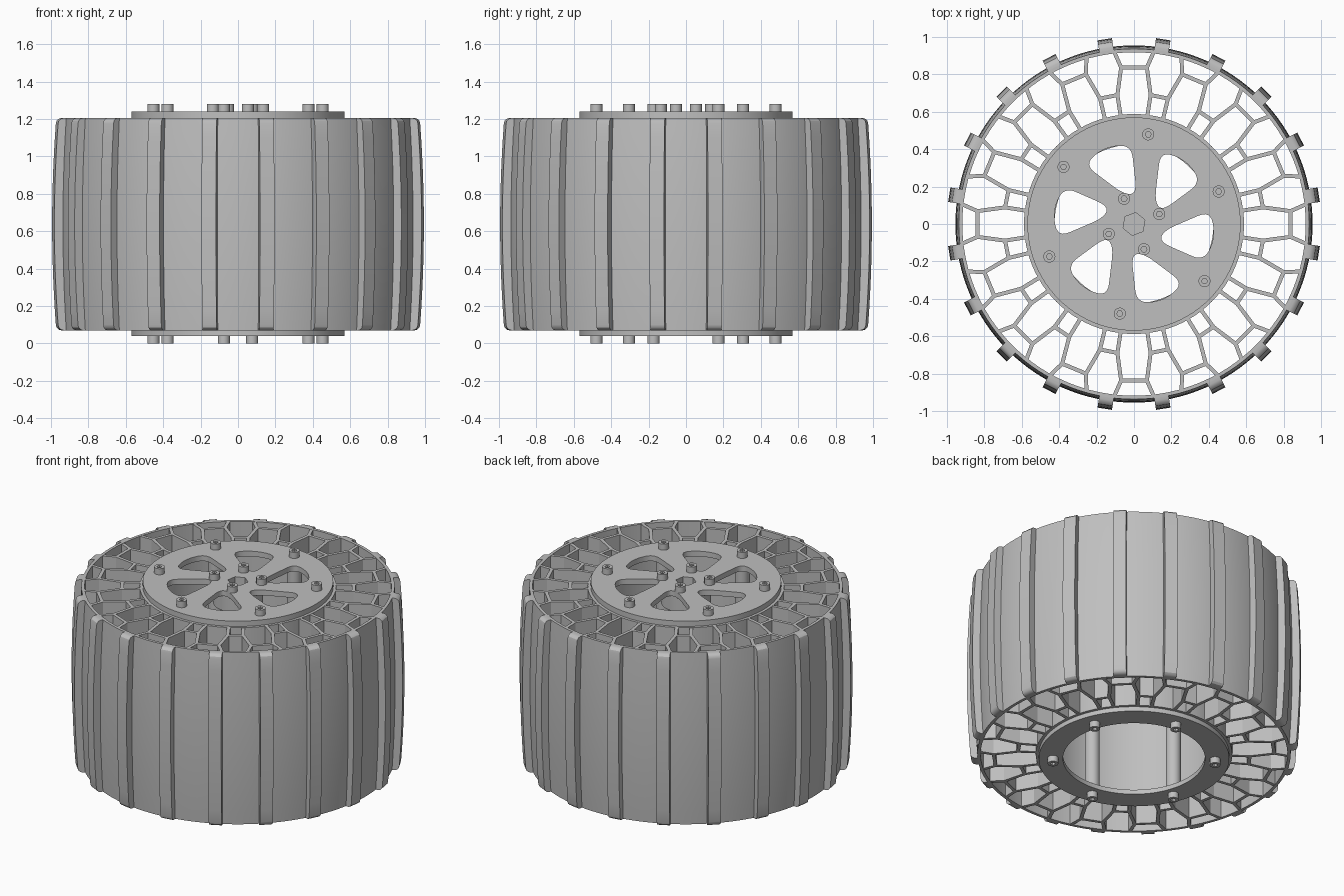
import bpy
import bmesh
from math import sin, cos, pi, radians
from mathutils import Matrix, Vector

if "Cube" in bpy.data.objects:
    bpy.data.objects.remove(bpy.data.objects["Cube"], do_unlink=True)

grey = bpy.data.materials.new("neutral_grey")
grey.use_nodes = True
GREY = (0.52, 0.52, 0.52, 1)
grey.diffuse_color = GREY
grey.node_tree.nodes["Principled BSDF"].inputs["Base Color"].default_value = GREY

Z0, Z1 = 0.07, 1.205          # tyre width
MID, HALF = (Z0 + Z1) / 2, (Z1 - Z0) / 2
parts = []


def add_object(name, mesh):
    obj = bpy.data.objects.new(name, mesh)
    bpy.context.collection.objects.link(obj)
    mesh.materials.clear()
    mesh.materials.append(grey)
    parts.append(obj)
    return obj


def finish(name, bm):
    bmesh.ops.recalc_face_normals(bm, faces=bm.faces)
    mesh = bpy.data.meshes.new(name)
    bm.to_mesh(mesh)
    bm.free()
    return add_object(name, mesh)


def polar(r, deg):
    return Vector((r * cos(radians(deg)), r * sin(radians(deg))))


def ring(r, n=96, centre=Vector((0, 0)), turn=0):
    return [centre + polar(r, turn + 360 * i / n) for i in range(n)]


def rounded(corners, cut, steps=6):
    """Round the corners of a polygon with quadratic arcs."""
    out = []
    for i, p in enumerate(corners):
        ends = []
        for q in (corners[i - 1], corners[(i + 1) % len(corners)]):
            d = q - p
            ends.append(p + d.normalized() * min(cut, d.length * 0.48))
        a, b = ends
        for k in range(steps + 1):
            t = k / steps
            out.append(a * (1 - t) ** 2 + p * 2 * t * (1 - t) + b * t * t)
    return out


def slab(name, loops, low, high):
    """Extrude a flat outline with holes between two heights."""
    curve = bpy.data.curves.new(name, 'CURVE')
    curve.dimensions = '2D'
    curve.fill_mode = 'BOTH'
    curve.extrude = (high - low) / 2
    for pts in loops:
        sp = curve.splines.new('POLY')
        sp.points.add(len(pts) - 1)
        for v, p in zip(sp.points, pts):
            v.co = (p.x, p.y, 0, 1)
        sp.use_cyclic_u = True
    tmp = bpy.data.objects.new(name + "_outline", curve)
    bpy.context.collection.objects.link(tmp)
    dg = bpy.context.evaluated_depsgraph_get()
    mesh = bpy.data.meshes.new_from_object(tmp.evaluated_get(dg))
    bpy.data.objects.remove(tmp, do_unlink=True)
    bm = bmesh.new()
    bm.from_mesh(mesh)
    bmesh.ops.remove_doubles(bm, verts=bm.verts, dist=0.0001)
    bmesh.ops.translate(bm, verts=bm.verts, vec=(0, 0, (low + high) / 2))
    return finish(name, bm)


def crown(peak, drop, lip, n=14):
    """Bulged side profile as (radius, height), with softened ends."""
    pts = []
    for i in range(n + 1):
        t = -1 + 2 * i / n
        pts.append((peak - drop * t * t, MID + t * (HALF - lip)))
    if lip:
        edge = peak - drop
        soft = [(edge - lip * (1 - cos(a)), HALF - lip + lip * sin(a))
                for a in (pi / 6, pi / 3, pi / 2)]
        pts = ([(r, MID - h) for r, h in reversed(soft)] + pts
               + [(r, MID + h) for r, h in soft])
    return pts


# Tyre tread band: crowned outside, straight inside
bm = bmesh.new()
profile = [(0.918, Z0)] + crown(0.955, 0.018, 0) + [(0.918, Z1)]
verts = [bm.verts.new((r, 0, z)) for r, z in profile]
edges = [bm.edges.new((verts[i - 1], v)) for i, v in enumerate(verts)]
bmesh.ops.spin(bm, geom=verts + edges, cent=(0, 0, 0), axis=(0, 0, 1),
               angle=2 * pi, steps=120, use_merge=True)
bmesh.ops.remove_doubles(bm, verts=bm.verts, dist=0.0001)
finish("tread_band", bm)

# Tread lugs: extruded crowned bars
bm = bmesh.new()
bar = [(0.926, Z0)] + crown(1.0, 0.02, 0.03) + [(0.926, Z1)]
for k in range(20):
    turn = Matrix.Rotation(radians(9 + 18 * k), 4, 'Z')
    sides = [[bm.verts.new(turn @ Vector((r, s, z))) for r, z in bar]
             for s in (-0.039, 0.039)]
    bm.faces.new(sides[0])
    bm.faces.new(sides[1])
    for i in range(len(bar)):
        bm.faces.new((sides[0][i - 1], sides[0][i], sides[1][i], sides[1][i - 1]))
finish("tread_lugs", bm)

# Honeycomb web between rim and tread
bm = bmesh.new()


def wall(a, b, thick=0.021):
    d = b - a
    mid = (a + b) / 2
    m = (Matrix.Translation((mid.x, mid.y, MID))
         @ Matrix.Rotation(math_angle(d), 4, 'Z')
         @ Matrix.Diagonal((d.length + thick * 0.6, thick, 2 * HALF - 0.002, 1)))
    bmesh.ops.create_cube(bm, size=1, matrix=m)


def math_angle(d):
    return Vector((1, 0)).angle_signed(d) * -1


STEP = 22.5
for k in range(16):
    c = k * STEP
    wall(polar(0.84, c - 4.7), polar(0.84, c + 4.7))
    inner_mid = c + STEP / 2
    wall(polar(0.695, inner_mid - 3.9), polar(0.695, inner_mid + 3.9))
    for s in (-1, 1):
        knee = polar(0.695, c + s * 7.35)
        top = polar(0.84, c + s * 4.7)
        wall(polar(0.575, c + s * 7.0), knee)
        wall(knee, top)
        wall(top, polar(0.928, c + s * 6.6))
finish("honeycomb_web", bm)

# Rim barrel
slab("rim_barrel", [ring(0.588), ring(0.55)], Z0, Z1)

# Top plate with six slanted windows and a hexagonal bore
bore = ring(0.062, 6, turn=21)
windows = []
for k in range(6):
    a = 51 + 60 * k
    corners = [polar(0.415, a + 19), polar(0.44, a), polar(0.425, a - 19),
               polar(0.165, a - 26), polar(0.165, a - 3)]
    windows.append(rounded(corners, 0.07))
slab("top_plate", [ring(0.57), bore] + windows, Z1, 1.24)

# Bottom clamp ring
slab("bottom_ring", [ring(0.57), ring(0.425)], 0.04, Z0)

# Axle coupler under the plate
slab("axle_coupler", [ring(0.15, 48), bore], 1.1, Z1)
slab("axle_end", [ring(0.1, 32)], 1.06, 1.1)


# Socket head bolts and spacer posts
def bolt(name, at, low):
    slab(name, [ring(0.032, 24, at), ring(0.016, 6, at)], low, low + 0.04)


for k in range(6):
    at = polar(0.485, 21 + 60 * k)
    bolt(f"top_bolt_{k + 1}", at, 1.24)
    bolt(f"bottom_bolt_{k + 1}", at, 0)
    slab(f"spacer_post_{k + 1}", [ring(0.045, 24, at)], Z0, Z1)
for k in range(4):
    bolt(f"hub_bolt_{k + 1}", polar(0.145, 21.5 + 90 * k), 1.24)

# Smooth shading with sharp edges kept
bpy.ops.object.select_all(action='DESELECT')
for obj in parts:
    obj.select_set(True)
bpy.context.view_layer.objects.active = parts[0]
bpy.ops.object.shade_smooth_by_angle(angle=radians(30))
